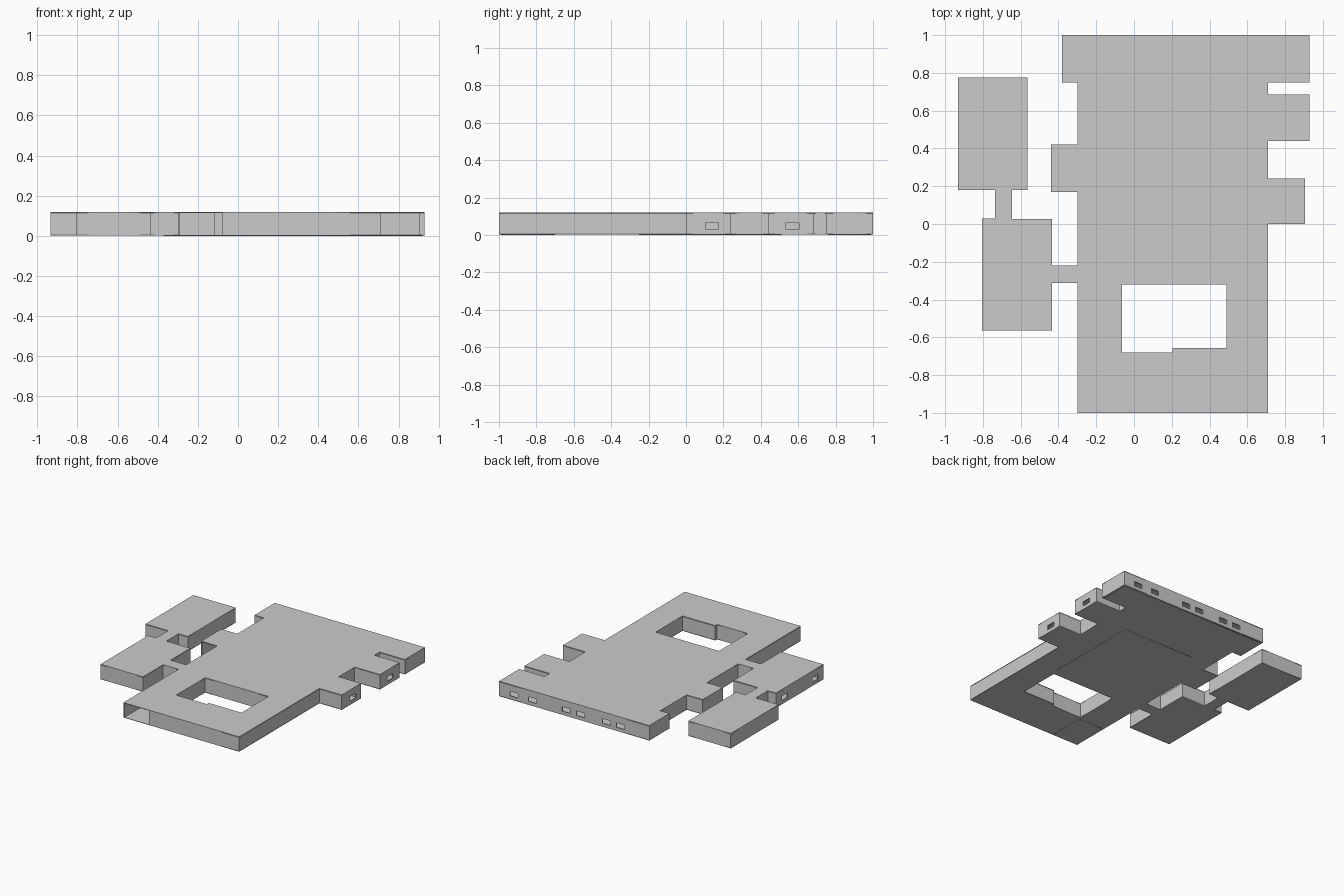
import bpy, bmesh
from mathutils import Vector, Matrix

if "Cube" in bpy.data.objects:
    bpy.data.objects.remove(bpy.data.objects["Cube"])

H = 0.12          # overall height
SLAB = 0.005      # roof and floor thickness
T = 0.008         # wall thickness

# Floor-plan outline (counter-clockwise) and courtyard (clockwise)
outline = [(-.30, -1), (.71, -1), (.71, 0), (.905, 0), (.905, .24), (.71, .24),
           (.71, .44), (.93, .44), (.93, .685), (.71, .685), (.71, .75), (.93, .75),
           (.93, 1), (-.38, 1), (-.38, .75), (-.30, .75), (-.30, .42), (-.44, .42),
           (-.44, .17), (-.30, .17), (-.30, -.22), (-.435, -.22), (-.435, .027),
           (-.645, .027), (-.645, .18), (-.563, .18), (-.563, .775), (-.933, .775),
           (-.933, .18), (-.735, .18), (-.735, .03), (-.805, .03), (-.805, -.563),
           (-.435, -.563), (-.435, -.312), (-.30, -.312)]
courtyard = [(-.063, -.68), (-.063, -.32), (.49, -.32), (.49, -.656), (.205, -.656), (.205, -.68)]

# Openings: x, y, width, bottom, top
WZ = (.03, .066)
openings = [(x, 1, .07, *WZ) for x in (.80, .64, .345, .222, -.005, -.127)]
openings += [(.905, .14, .07, *WZ), (.93, .57, .07, *WZ)]
openings += [(-.805, y, .07, *WZ) for y in (-.08, -.46)]
openings += [(-.185, -1, .23, SLAB, H - SLAB), (-.37, .17, .14, SLAB, H - SLAB)]


def slab(name, loops, z0, z1):
    """Flat plate from closed loops; inner loops become holes."""
    cu = bpy.data.curves.new(name, 'CURVE')
    cu.dimensions, cu.fill_mode, cu.extrude = '2D', 'BOTH', (z1 - z0) / 2
    for loop in loops:
        sp = cu.splines.new('POLY')
        sp.points.add(len(loop) - 1)
        for p, (x, y) in zip(sp.points, loop):
            p.co = (x, y, 0, 1)
        sp.use_cyclic_u = True
    ob = bpy.data.objects.new(name, cu)
    ob.location.z = (z0 + z1) / 2
    bpy.context.collection.objects.link(ob)
    bpy.ops.object.select_all(action='DESELECT')
    ob.select_set(True)
    bpy.context.view_layer.objects.active = ob
    bpy.ops.object.convert(target='MESH')


def panel(bm, p, d, a, b, z0, z1):
    """Wall box from distance a to b along direction d, thick to the inside."""
    if b - a < 1e-4 or z1 - z0 < 1e-4:
        return
    n = Vector((-d.y, d.x))
    c = p + d * (a + b) / 2 + n * T / 2
    m = Matrix(((d.x * (b - a), n.x * T, 0, c.x),
                (d.y * (b - a), n.y * T, 0, c.y),
                (0, 0, z1 - z0, (z0 + z1) / 2), (0, 0, 0, 1)))
    bmesh.ops.create_cube(bm, size=1, matrix=m)


def walls(name, loop, closed=True):
    """Walls along a loop, leaving out every opening that lies on an edge."""
    bm = bmesh.new()
    pts = [Vector(p) for p in loop]
    ends = pts[1:] + pts[:1] if closed else pts[1:]
    for p, q in zip(pts, ends):
        d, length = (q - p).normalized(), (q - p).length
        cuts = []
        for x, y, w, z0, z1 in openings:
            v = Vector((x, y)) - p
            if abs(v.x * d.y - v.y * d.x) < 1e-3 and 0 < v.dot(d) < length:
                s = v.dot(d)
                cuts.append((max(0, s - w / 2), min(length, s + w / 2), z0, z1))
        at = 0
        for a, b, z0, z1 in sorted(cuts):
            panel(bm, p, d, at, a, SLAB, H - SLAB)
            panel(bm, p, d, a, b, SLAB, z0)
            panel(bm, p, d, a, b, z1, H - SLAB)
            at = b
        panel(bm, p, d, at, length, SLAB, H - SLAB)
    me = bpy.data.meshes.new(name)
    bm.to_mesh(me)
    bm.free()
    bpy.context.collection.objects.link(bpy.data.objects.new(name, me))


def rect(x0, y0, x1, y1):
    return [(x0, y0), (x1, y0), (x1, y1), (x0, y1)]


# Roof, floor and shell
slab('roof', [outline, courtyard], H - SLAB, H)
slab('floor', [outline, courtyard], .002, SLAB)
walls('outer_walls', outline)
walls('courtyard_walls', courtyard)

# Slightly thicker floor plates, seen as outlines from below
plates = {'hall_floor': rect(-.12, -.25, .51, .51), 'back_floor': rect(-.37, .76, .92, .99),
          'entrance_floor': rect(-.29, -.99, -.07, -.70)}
for name, loop in plates.items():
    slab(name, [loop], 0, .002)

# Inner partitions behind the entrance and windows
partitions = {'hall_wall': [(-.12, -.25), (.51, -.25), (.51, .51), (-.12, .51), (-.12, -.25)],
              'back_wall': [(.71, .75), (-.30, .75)], 'entrance_wall': [(-.07, -1), (-.07, -.68)]}
for name, loop in partitions.items():
    walls(name, loop, closed=False)
